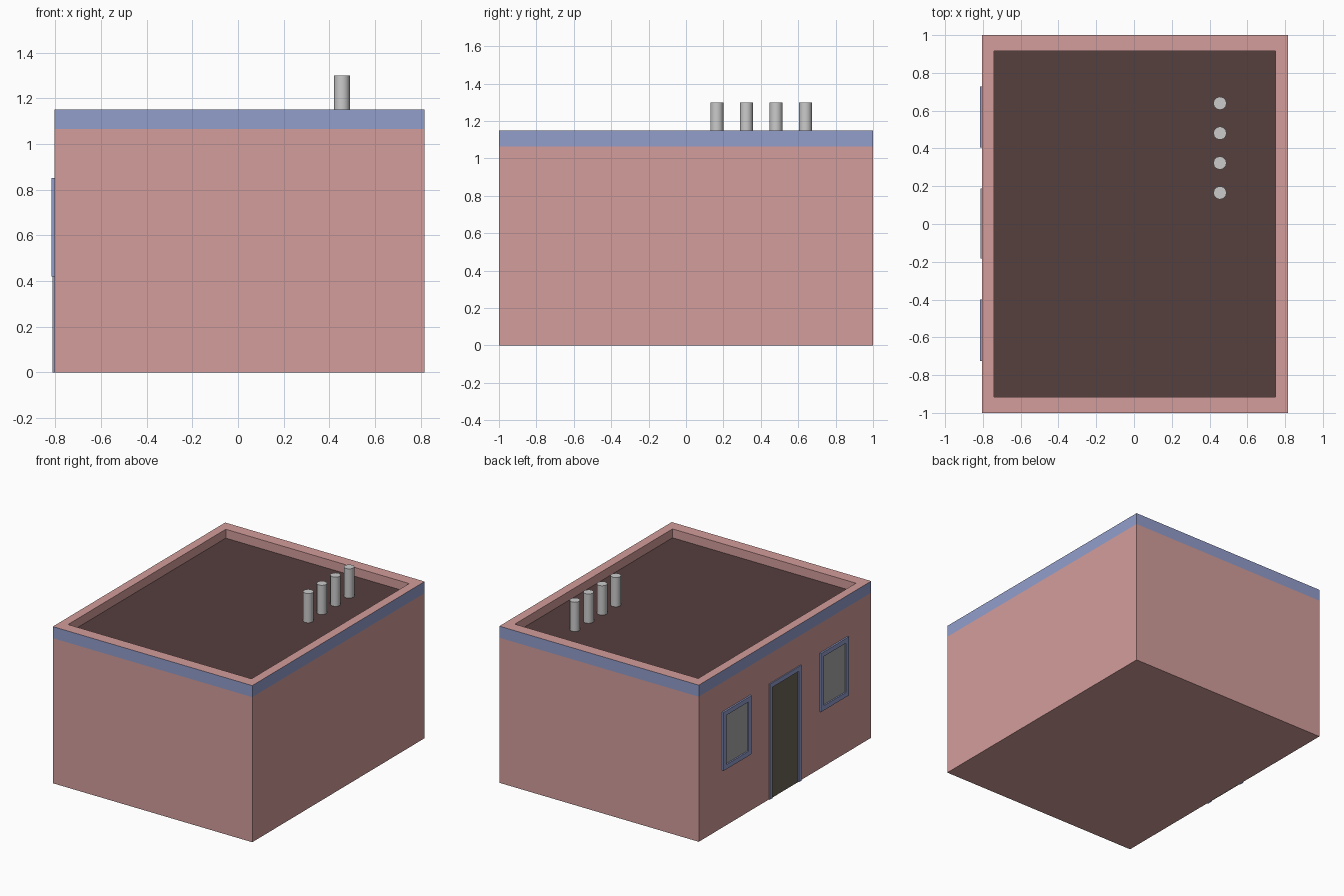
import bpy, bmesh
from mathutils import Vector

if "Cube" in bpy.data.objects:
    bpy.data.objects.remove(bpy.data.objects["Cube"])

XL, XR, TOP, ROOF = -0.804, 0.816, 1.15, 1.085


def material(name, rgb):
    m = bpy.data.materials.new(name)
    m.diffuse_color = (*rgb, 1)
    m.use_nodes = True
    m.node_tree.nodes["Principled BSDF"].inputs["Base Color"].default_value = m.diffuse_color
    return m


PINK = material("pink_plaster", (0.65, 0.34, 0.33))
BLUE = material("blue_trim", (0.29, 0.34, 0.60))
BROWN = material("roof_brown", (0.09, 0.05, 0.048))
GLASS = material("window_grey", (0.39, 0.39, 0.39))
DOOR = material("door_brown", (0.15, 0.13, 0.095))


def make_object(name, bm, *mats):
    bmesh.ops.recalc_face_normals(bm, faces=bm.faces)
    me = bpy.data.meshes.new(name)
    bm.to_mesh(me)
    bm.free()
    for m in mats:
        me.materials.append(m)
    ob = bpy.data.objects.new(name, me)
    bpy.context.collection.objects.link(ob)
    return ob


def rect(y0, y1, z0, z1):
    return [(y0, z0), (y0, z1), (y1, z1), (y1, z0)]


def extrude_quads(bm, x0, x1):
    # thicken a flat shape at x0 out to x1
    r = bmesh.ops.extrude_face_region(bm, geom=bm.faces[:], use_keep_orig=True)
    verts = [v for v in r["geom"] if isinstance(v, bmesh.types.BMVert)]
    bmesh.ops.translate(bm, verts=verts, vec=(x1 - x0, 0, 0))


def frame(name, outer, inner, x1, closed):
    x0 = XL + 0.005
    bm = bmesh.new()
    o = [bm.verts.new((x0, *p)) for p in outer]
    i = [bm.verts.new((x0, *p)) for p in inner]
    for k in range(4 if closed else 3):
        n = (k + 1) % 4
        bm.faces.new((o[k], o[n], i[n], i[k]))
    extrude_quads(bm, x0, x1)
    make_object(name, bm, BLUE)


def panel(name, pts, x1, mat):
    x0 = XL + 0.005
    bm = bmesh.new()
    bm.faces.new([bm.verts.new((x0, *p)) for p in pts])
    extrude_quads(bm, x0, x1)
    make_object(name, bm, mat)


# building shell: stacked rings for wall, trim band, parapet top and sunken roof
bm = bmesh.new()
outer = (XL, XR, -1.0, 1.0)
inner = (-0.74, 0.75, -0.915, 0.915)
levels = [(outer, 0), (outer, 1.065), (outer, TOP), (inner, TOP), (inner, ROOF)]
rings = []
for (x0, x1, y0, y1), z in levels:
    rings.append([bm.verts.new(p) for p in
                  ((x0, y0, z), (x1, y0, z), (x1, y1, z), (x0, y1, z))])
for a, b, mat in zip(rings, rings[1:], (0, 1, 0, 0)):
    for k in range(4):
        n = (k + 1) % 4
        bm.faces.new((a[k], a[n], b[n], b[k])).material_index = mat
bm.faces.new(rings[0][::-1])
bm.faces.new(rings[-1]).material_index = 2
make_object("building", bm, PINK, BLUE, BROWN)

# windows
for side, y in (("left", 0.566), ("right", -0.563)):
    y0, y1, b = y - 0.162, y + 0.162, 0.034
    hole = rect(y0 + b, y1 - b, 0.42 + b, 0.85 - b)
    frame(side + "_window_frame", rect(y0, y1, 0.42, 0.85), hole, -0.816, True)
    panel(side + "_window_glass", hole, XL - 0.002, GLASS)

# door
hole = rect(-0.15, 0.155, 0, 0.815)
frame("door_frame", rect(-0.182, 0.187, 0, 0.848), hole, -0.812, False)
panel("door", hole, XL - 0.002, DOOR)

# roof pipes
for k in range(4):
    bm = bmesh.new()
    bmesh.ops.create_cone(bm, cap_ends=True, segments=12, radius1=0.035,
                          radius2=0.035, depth=1.30 - ROOF)
    bmesh.ops.translate(bm, verts=bm.verts,
                        vec=Vector((0.455, 0.165 + 0.158 * k, (1.30 + ROOF) / 2)))
    for f in bm.faces:
        f.smooth = len(f.verts) == 4
    for e in bm.edges:
        e.smooth = all(len(f.verts) == 4 for f in e.link_faces)
    make_object(f"roof_pipe_{k + 1}", bm)
